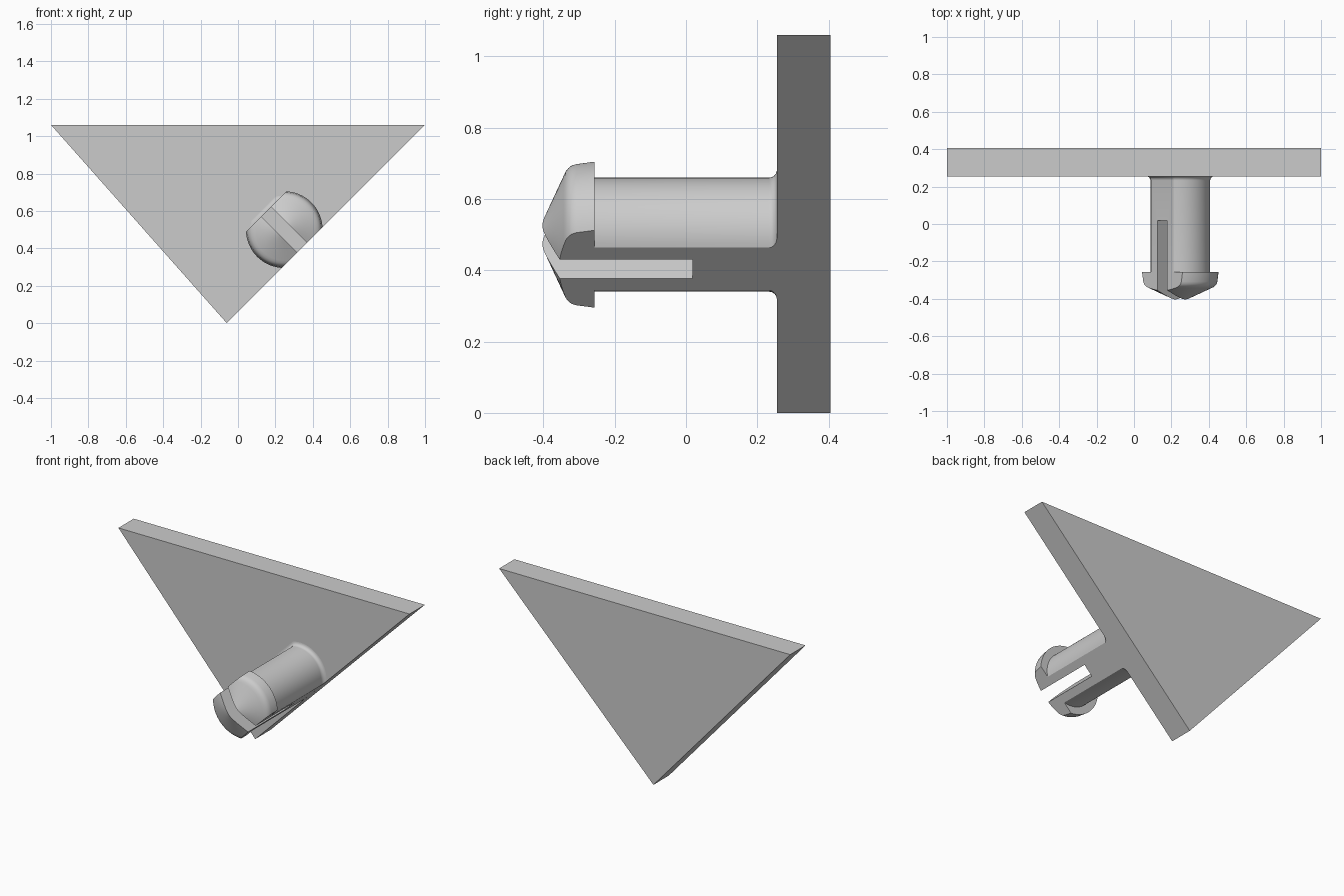
import bpy
import bmesh
import math

cube = bpy.data.objects.get("Cube")
if cube:
    bpy.data.objects.remove(cube, do_unlink=True)

GREY = 0.6
mat = bpy.data.materials.new("plain grey")
mat.use_nodes = True
mat.diffuse_color = (GREY, GREY, GREY, 1)
mat.node_tree.nodes["Principled BSDF"].inputs["Base Color"].default_value = (GREY, GREY, GREY, 1)

PLATE_FRONT, PLATE_BACK = 0.255, 0.405
PIN_X, PIN_Z = 0.2475, 0.5
HALF = 0.136            # half distance between the two flats of the pin
SHAFT_R = 0.16
FILLET = 0.022
ARC_STEPS = 24


def pin_point(s, n, y):
    """s runs along the slanted plate edge, n points into the plate."""
    k = math.sqrt(0.5)
    return (PIN_X + (s - n) * k, y, PIN_Z + (s + n) * k)


def loft(name, rings):
    """Closed solid through rings with equal point counts."""
    bm = bmesh.new()
    loops = [[bm.verts.new(p) for p in ring] for ring in rings]
    count = len(loops[0])
    for a, b in zip(loops, loops[1:]):
        for i in range(count):
            j = (i + 1) % count
            bm.faces.new((a[i], a[j], b[j], b[i]))
    bm.faces.new(loops[0])
    bm.faces.new(loops[-1])
    bmesh.ops.remove_doubles(bm, verts=bm.verts, dist=1e-5)
    bmesh.ops.recalc_face_normals(bm, faces=bm.faces)
    mesh = bpy.data.meshes.new(name)
    bm.to_mesh(mesh)
    bm.free()
    mesh.materials.append(mat)
    obj = bpy.data.objects.new(name, mesh)
    bpy.context.collection.objects.link(obj)
    return obj


def pin_ring(y, r, top=HALF):
    """Circle trimmed by the two flats."""
    lo = -math.asin(min(1, HALF / r))
    hi = math.asin(min(1, top / r))
    angles = [lo + (hi - lo) * i / ARC_STEPS for i in range(ARC_STEPS + 1)]
    side = [(r * math.cos(a), r * math.sin(a)) for a in angles]
    outline = side + [(-s, n) for s, n in reversed(side)]
    return [pin_point(s, n, y) for s, n in outline]


# Triangular plate, one slanted edge flush with the pin
corners = [(-1, 1.06), (1, 1.06), (-0.06, 0)]
loft("triangle_plate", [[(x, y, z) for x, z in corners] for y in (PLATE_FRONT, PLATE_BACK)])

# Snap pin: conical tip, rounded shoulder, undercut, shaft, flared root
rings = [pin_ring(-0.42, 0.004)]
for r in (0.04, 0.09, HALF, 0.14, 0.15, 0.165, 0.178):
    rings.append(pin_ring(-0.42 + 0.464 * r, r))
for y, r in ((-0.33, 0.187), (-0.321, 0.194), (-0.308, 0.198), (-0.257, 0.205), (-0.257, SHAFT_R)):
    rings.append(pin_ring(y, r))
for i in range(7):
    a = math.pi / 2 * i / 6
    flare = FILLET * (1 - math.cos(a))
    y = PLATE_FRONT - FILLET * (1 - math.sin(a))
    rings.append(pin_ring(y, SHAFT_R + flare, HALF + flare))
pin = loft("snap_pin", rings)

# Slot that splits the pin into two prongs
slot_outline = [(-0.037, -0.4), (0.037, -0.4), (0.037, 0.4), (-0.037, 0.4)]
cutter = loft("slot_cutter", [[pin_point(s, n, y) for s, n in slot_outline] for y in (-0.6, 0.018)])
cutter.hide_render = True
slot = pin.modifiers.new("slot", "BOOLEAN")
slot.operation = "DIFFERENCE"
slot.solver = "EXACT"
slot.object = cutter

bpy.ops.object.select_all(action="DESELECT")
bpy.context.view_layer.objects.active = pin
pin.select_set(True)
bpy.ops.object.modifier_apply(modifier=slot.name)
bpy.data.objects.remove(cutter, do_unlink=True)
bpy.ops.object.shade_smooth_by_angle(angle=math.radians(25))
